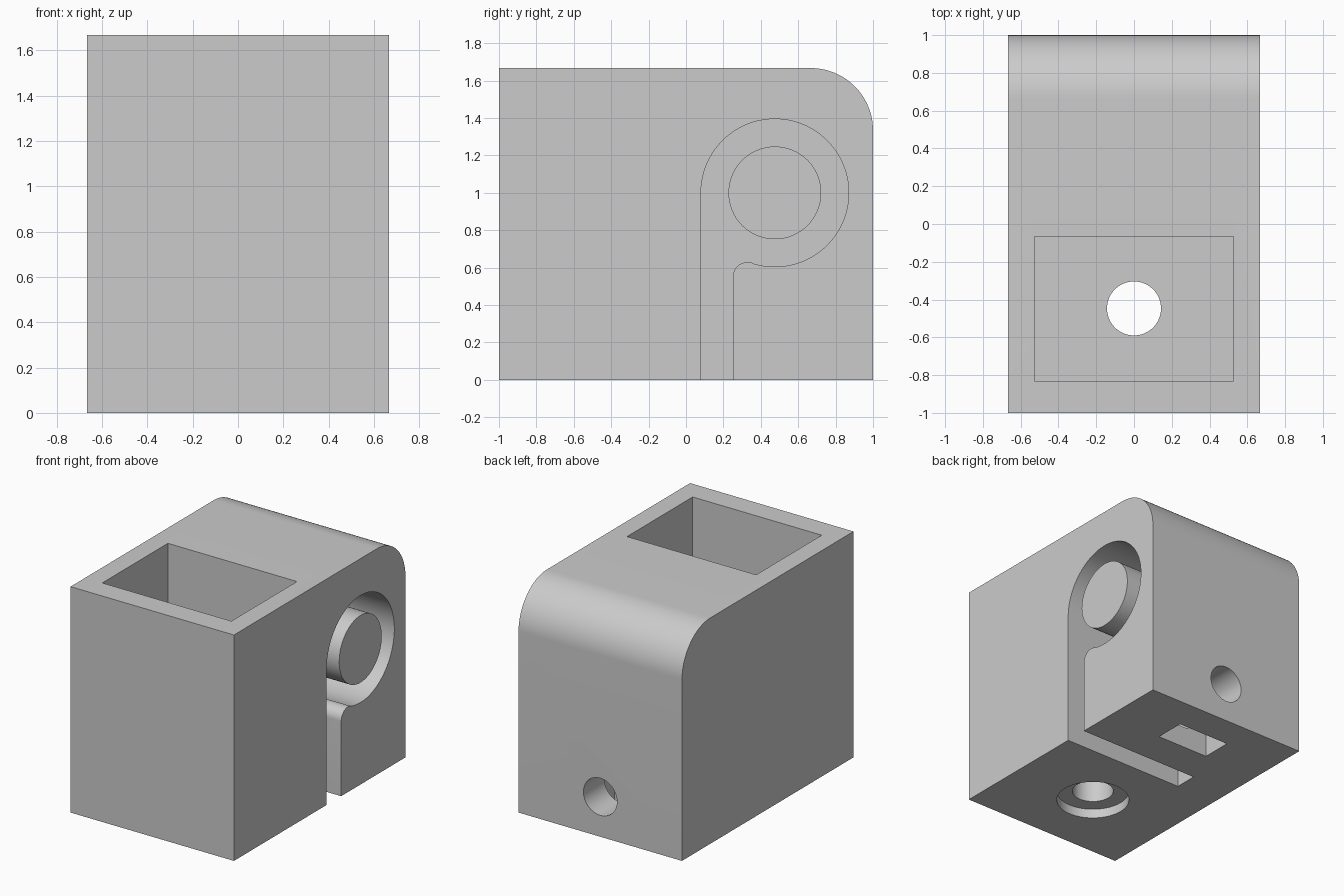
import bpy, bmesh
from math import sin, cos, atan2, radians, pi, degrees

cube = bpy.data.objects.get("Cube")
if cube:
    bpy.data.objects.remove(cube, do_unlink=True)

grey = bpy.data.materials.new("plain grey")
grey.use_nodes = True
grey.diffuse_color = (0.6, 0.6, 0.6, 1)
grey.node_tree.nodes["Principled BSDF"].inputs["Base Color"].default_value = (0.6, 0.6, 0.6, 1)


def arc(cx, cy, r, start, end, steps):
    """Points along an arc, angles in degrees."""
    angles = [radians(start + (end - start) * i / steps) for i in range(steps + 1)]
    return [(cx + r * cos(a), cy + r * sin(a)) for a in angles]


def circle(cx, cy, r, steps=64):
    return arc(cx, cy, r, 0, 360, steps)[:-1]


def rectangle(u0, u1, v0, v1):
    return [(u0, v0), (u1, v0), (u1, v1), (u0, v1)]


def prism(name, profile, axis, low, high):
    """Extrude a flat profile along one axis."""
    place = {"x": lambda u, v, d: (d, u, v),
             "y": lambda u, v, d: (u, d, v),
             "z": lambda u, v, d: (u, v, d)}[axis]
    bm = bmesh.new()
    ends = [[bm.verts.new(place(u, v, d)) for u, v in profile] for d in (low, high)]
    for ring in ends:
        bm.faces.new(ring)
    n = len(profile)
    for i in range(n):
        j = (i + 1) % n
        bm.faces.new((ends[0][i], ends[0][j], ends[1][j], ends[1][i]))
    bmesh.ops.recalc_face_normals(bm, faces=bm.faces)
    mesh = bpy.data.meshes.new(name)
    bm.to_mesh(mesh)
    bm.free()
    mesh.materials.append(grey)
    obj = bpy.data.objects.new(name, mesh)
    bpy.context.collection.objects.link(obj)
    return obj


def select(obj):
    bpy.ops.object.select_all(action="DESELECT")
    obj.select_set(True)
    bpy.context.view_layer.objects.active = obj


def cut(target, cutter):
    """Subtract the cutter, then discard it."""
    cutter.hide_render = True
    mod = target.modifiers.new("cut", "BOOLEAN")
    mod.operation = "DIFFERENCE"
    mod.solver = "EXACT"
    mod.object = cutter
    select(target)
    bpy.ops.object.modifier_apply(modifier=mod.name)
    bpy.data.objects.remove(cutter, do_unlink=True)


W, H = 0.667, 1.667
R = 0.333

# block with a rounded upper back edge
body = prism("body", [(-1, 0), (1, 0)] + arc(1 - R, H - R, R, 0, 90, 24) + [(-1, H)],
             "x", -W, W)

# keyhole groove: round channel with a slot down to the base
cy, cz, ring, fillet = 0.475, 1.0, 0.395, 0.08
fy, fz = 0.33, 0.55
lean = degrees(atan2(cz - fz, cy - fy))
groove = (arc(cy, cz, ring, 180, lean - 180, 72) + arc(fy, fz, fillet, lean, 180, 12)
          + [(fy - fillet, -0.1), (cy - ring, -0.1)])
cut(body, prism("groove_cutter", groove, "x", -0.333, 1))

# open pocket in the top, bolt hole and head recess beneath it
cut(body, prism("pocket_cutter", rectangle(-0.527, 0.527, -0.83, -0.065), "z", 0.27, 2))
cut(body, prism("bolt_hole_cutter", circle(0, -0.447, 0.143), "z", -0.2, 0.5))
cut(body, prism("bolt_head_cutter", circle(0, -0.447, 0.252), "z", -0.2, 0.07))

# clamp screw hole from the back, and nut slot from below
cut(body, prism("screw_hole_cutter", circle(0, 0.295, 0.137), "y", 0.17, 1.2))
cut(body, prism("nut_slot_cutter", rectangle(-0.213, 0.213, 0.527, 0.755), "z", -0.2, 0.5))

# round core inside the groove, flush with the side
core = prism("core", circle(cy, cz, 0.248), "x", -0.36, W)

for obj in (body, core):
    select(obj)
    bpy.ops.object.shade_smooth_by_angle(angle=pi / 6)
